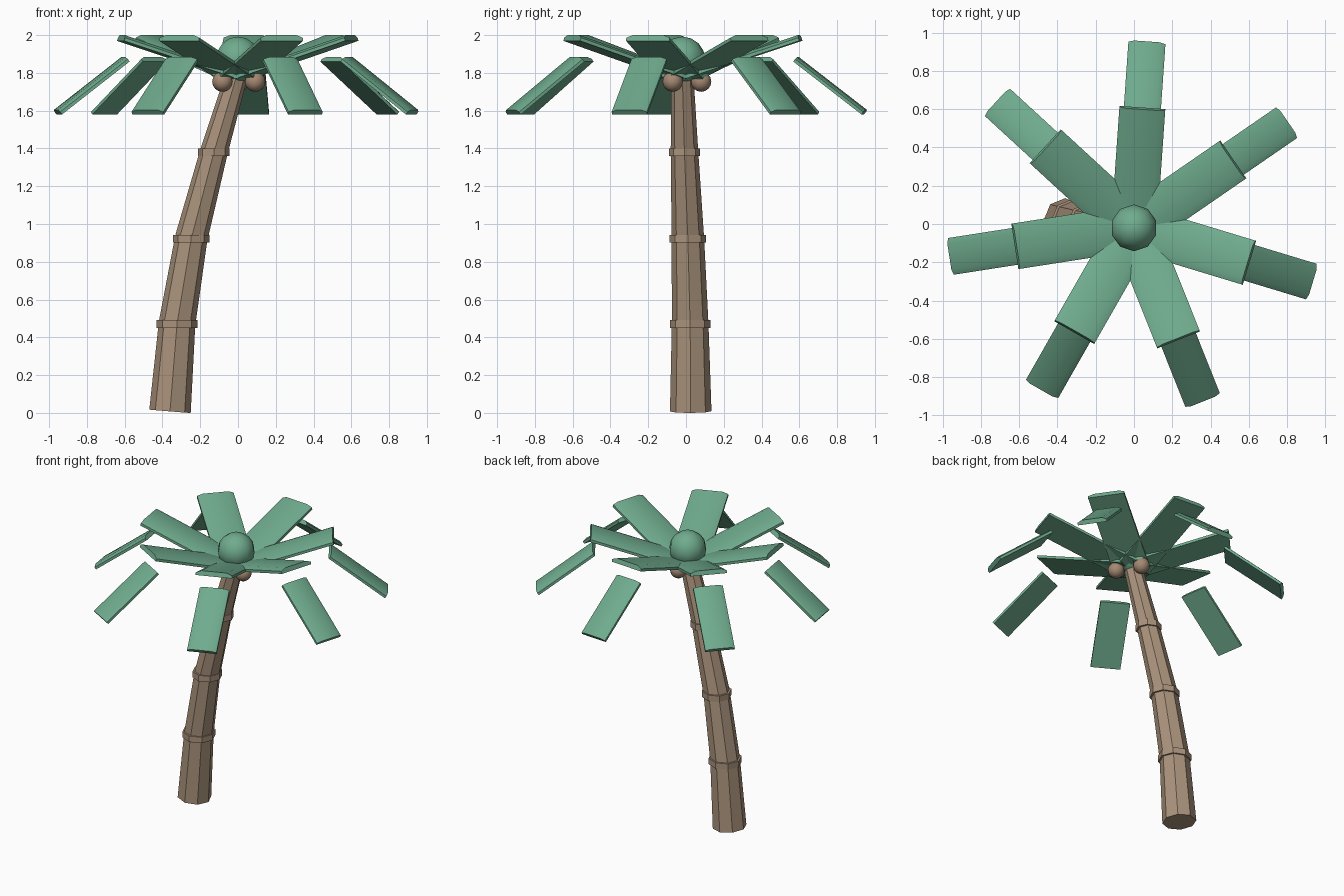
import bpy, bmesh, math
from mathutils import Vector, Matrix

if "Cube" in bpy.data.objects:
    bpy.data.objects.remove(bpy.data.objects["Cube"])


def mat(name, rgb):
    m = bpy.data.materials.new(name)
    m.diffuse_color = (*rgb, 1)
    m.use_nodes = True
    m.node_tree.nodes["Principled BSDF"].inputs["Base Color"].default_value = m.diffuse_color
    return m


BARK = mat("bark brown", (0.40, 0.29, 0.20))
NUT = mat("coconut brown", (0.37, 0.25, 0.17))
GREEN = mat("leaf green", (0.16, 0.41, 0.27))


def add_object(name, bm, material, smooth=False):
    bmesh.ops.recalc_face_normals(bm, faces=bm.faces)
    for f in bm.faces:
        f.smooth = smooth
    me = bpy.data.meshes.new(name)
    bm.to_mesh(me)
    bm.free()
    me.materials.append(material)
    ob = bpy.data.objects.new(name, me)
    bpy.context.collection.objects.link(ob)
    return ob


def tapered_cylinder(name, p, q, r1, r2):
    p, q = Vector(p), Vector(q)
    rot = Vector((0, 0, 1)).rotation_difference(q - p).to_matrix().to_4x4()
    bm = bmesh.new()
    bmesh.ops.create_cone(bm, cap_ends=True, segments=8, radius1=r1, radius2=r2,
                          depth=(q - p).length,
                          matrix=Matrix.Translation((p + q) / 2) @ rot)
    add_object(name, bm, BARK)


def ball(name, center, r, u, v, material):
    bm = bmesh.new()
    bmesh.ops.create_uvsphere(bm, u_segments=u, v_segments=v, radius=r,
                              matrix=Matrix.Translation(center))
    add_object(name, bm, material, True)


def leaf_panel(name, angle, start, end, w, t):
    """Flat plank with chamfered top, running between two (radius, z) points."""
    d = (Vector(end) - Vector(start)).normalized()
    n = Vector((-d.y, d.x))
    section = [(-w, -t), (w, -t), (w, t * 0.1), (w * 0.7, t), (-w * 0.7, t), (-w, t * 0.1)]
    place = Matrix.Translation((0, -0.02, 0)) @ Matrix.Rotation(angle, 4, 'Z')
    bm = bmesh.new()
    loops = [[bm.verts.new(place @ Vector((p[0] + n.x * h, s, p[1] + n.y * h)))
              for s, h in section] for p in (start, end)]
    bm.faces.new(loops[0])
    bm.faces.new(loops[1][::-1])
    for i in range(6):
        j = (i + 1) % 6
        bm.faces.new((loops[0][i], loops[0][j], loops[1][j], loops[1][i]))
    ob = add_object(name, bm, GREEN)
    bpy.context.view_layer.objects.active = ob
    ob.select_set(True)
    bpy.ops.object.shade_smooth_by_angle(angle=math.radians(40))
    ob.select_set(False)


# Leaning trunk: joint centres with trunk radius and collar radius
joints = [((-0.36, 0.025, 0.0085), 0.11, 0),
          ((-0.323, 0.022, 0.47), 0.097, 0.108),
          ((-0.248, 0.010, 0.922), 0.086, 0.097),
          ((-0.128, -0.008, 1.38), 0.073, 0.083),
          ((0.0, -0.02, 1.81), 0.058, 0)]
for i in range(4):
    (p, r1, _), (q, r2, _) = joints[i], joints[i + 1]
    tapered_cylinder(f"trunk_section_{i + 1}", p, q, r1, r2)
for i in range(1, 4):
    (x, y, z), _, r = joints[i]
    tapered_cylinder(f"trunk_ring_{i}", (x, y, z - 0.021), (x, y, z + 0.021), r, r)

# Crown bud and coconuts
ball("crown_bud", (0, -0.02, 1.87), 0.122, 10, 8, GREEN)
for i in range(3):
    a = math.radians(90 + 120 * i)
    ball(f"coconut_{i + 1}", (0.004 + 0.1 * math.cos(a), -0.02 + 0.1 * math.sin(a), 1.754),
         0.054, 12, 8, NUT)

# Seven leaves: rising inner panel and drooping outer panel
for i in range(7):
    a = math.radians(86) - i * math.tau / 7
    leaf_panel(f"inner_leaf_{i + 1}", a, (0.01, 1.782), (0.625, 1.985), 0.12, 0.016)
    leaf_panel(f"outer_leaf_{i + 1}", a, (0.605, 1.872), (0.967, 1.592), 0.097, 0.015)
